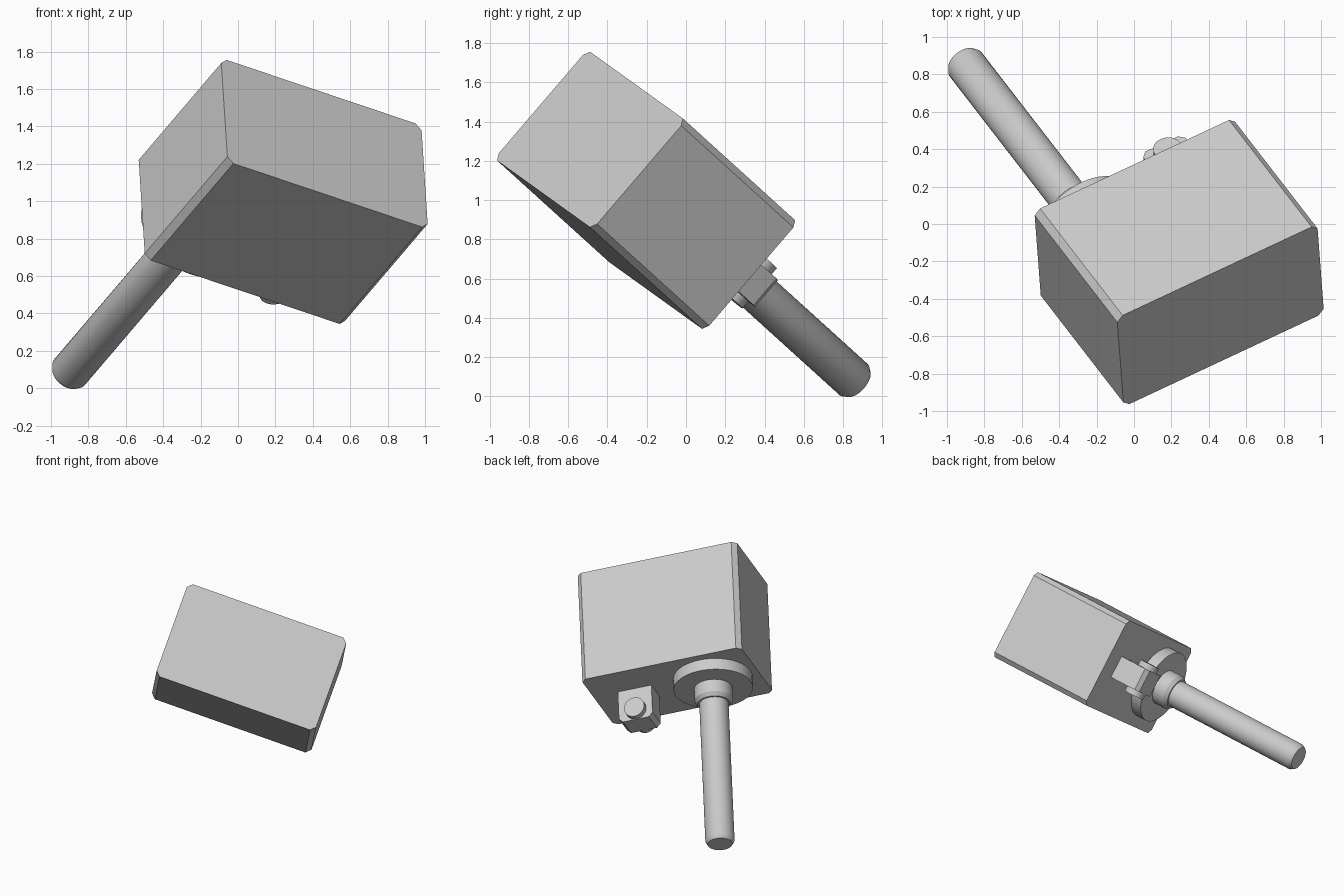
import bpy, bmesh, math
from mathutils import Matrix, Vector

cube = bpy.data.objects.get("Cube")
if cube:
    bpy.data.objects.remove(cube, do_unlink=True)

grey = bpy.data.materials.new("light grey")
grey.use_nodes = True
colour = (0.6, 0.6, 0.6, 1)
grey.diffuse_color = colour
grey.node_tree.nodes["Principled BSDF"].inputs["Base Color"].default_value = colour

# Tilted frame: across the housing, through its thickness, along the shaft
along = Vector((-0.497, 0.643, -0.583)).normalized()
across = Vector((0.867, 0.404, -0.290))
across = (across - along * across.dot(along)).normalized()
through = along.cross(across)
FRAME = Matrix((across, through, along)).transposed().to_4x4()


def finish(name, bm, smooth=False):
    bmesh.ops.recalc_face_normals(bm, faces=bm.faces)
    mesh = bpy.data.meshes.new(name)
    bm.to_mesh(mesh)
    bm.free()
    mesh.materials.append(grey)
    obj = bpy.data.objects.new(name, mesh)
    bpy.context.scene.collection.objects.link(obj)
    obj.matrix_world = FRAME
    if smooth:
        bpy.ops.object.select_all(action='DESELECT')
        obj.select_set(True)
        bpy.context.view_layer.objects.active = obj
        bpy.ops.object.shade_smooth_by_angle(angle=math.radians(30))


def block(name, low, high, chamfer, wanted):
    """Box with a flat chamfer on the edges picked by wanted(midpoint, direction)."""
    low, high = Vector(low), Vector(high)
    bm = bmesh.new()
    bmesh.ops.create_cube(bm, size=1)
    bmesh.ops.scale(bm, vec=high - low, verts=bm.verts)
    bmesh.ops.translate(bm, vec=(low + high) / 2, verts=bm.verts)
    edges = []
    for e in bm.edges:
        a, b = (v.co for v in e.verts)
        if wanted((a + b) / 2, (b - a).normalized()):
            edges.append(e)
    bmesh.ops.bevel(bm, geom=edges, offset=chamfer, segments=1, affect='EDGES')
    finish(name, bm)


def turned(name, profile, place, sides=48):
    """Closed solid turned from (radius, height) points about its own z axis."""
    bm = bmesh.new()
    rings = []
    for r, h in profile:
        rings.append([bm.verts.new(place @ Vector((r * math.cos(t), r * math.sin(t), h)))
                      for t in (math.tau * i / sides for i in range(sides))])
    for lower, upper in zip(rings, rings[1:]):
        for i in range(sides):
            j = (i + 1) % sides
            bm.faces.new((lower[i], lower[j], upper[j], upper[i]))
    bm.faces.new(rings[0])
    bm.faces.new(rings[-1])
    finish(name, bm, True)


# Housing, chamfered on the four edges parallel to the shaft
BACK, FACE, MID = -1.307, -0.418, -0.652
block("housing", (-0.797, MID - 0.365, BACK), (0.439, MID + 0.365, FACE), 0.035,
      lambda mid, way: abs(way.z) > 0.9)

# Round flange, collar and output shaft
axis = Matrix.Translation((-0.459, MID - 0.012, 0))
turned("flange", [(0.29, FACE - 0.02), (0.29, FACE + 0.09)], axis)
turned("collar", [(0.14, FACE), (0.14, -0.23), (0.12, -0.20)], axis)
turned("shaft", [(0.107, FACE), (0.107, 0.945), (0.09, 0.975)], axis)

# Connector block beside the flange
block("connector_block", (-0.01, MID - 0.09, FACE - 0.02), (0.25, MID + 0.09, -0.16), 0.03,
      lambda mid, way: abs(way.y) > 0.9 and mid.z > -0.3)

# Round bosses on both broad sides of the connector
for side, label in ((1, "lower"), (-1, "upper")):
    place = (Matrix.Translation((0.115, MID, -0.24))
             @ Matrix.Rotation(-side * math.pi / 2, 4, 'X'))
    turned(label + "_boss", [(0.078, 0.08), (0.078, 0.135)], place, 32)
